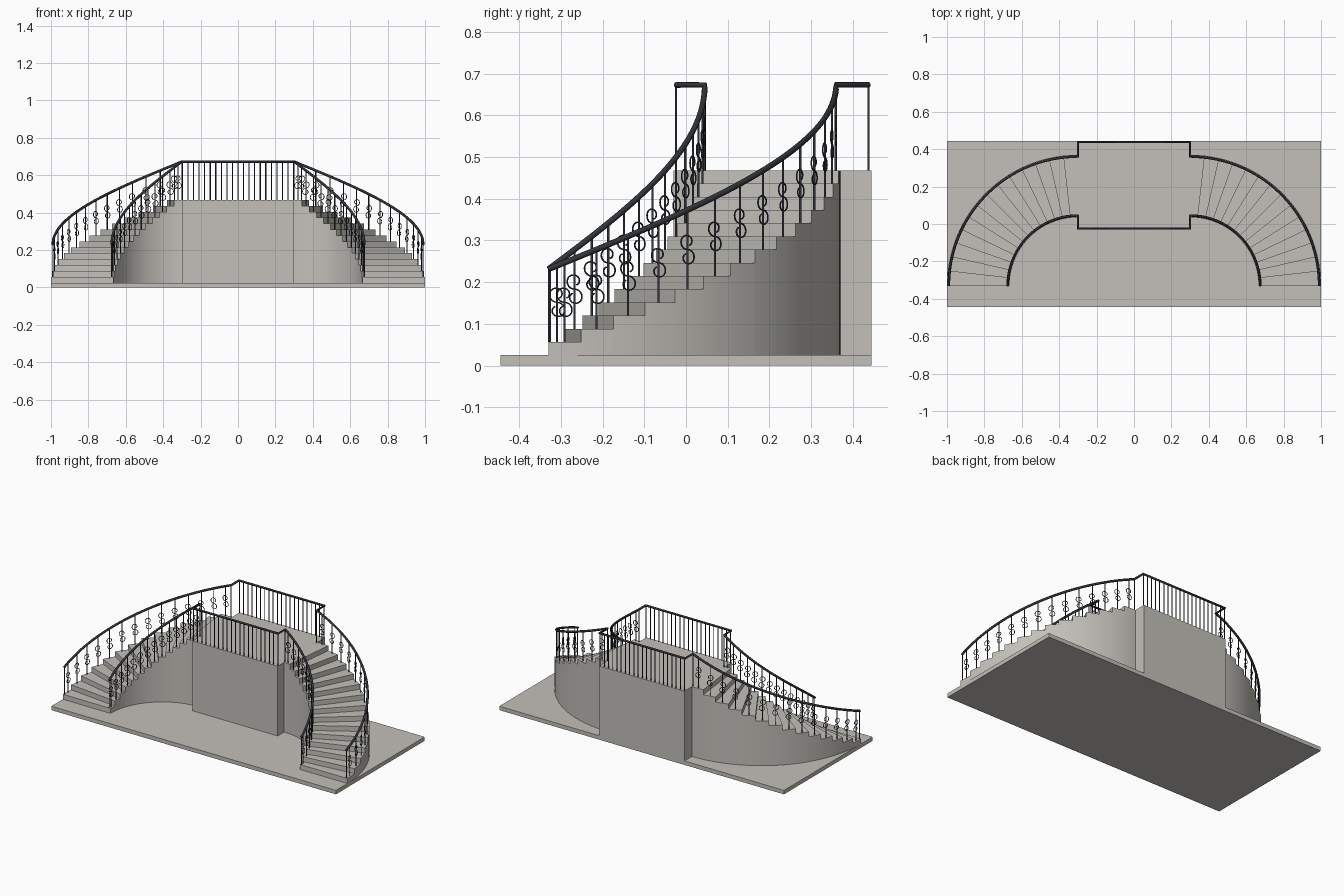
import bpy, bmesh
from math import sin, cos, pi, radians

if "Cube" in bpy.data.objects:
    bpy.data.objects.remove(bpy.data.objects["Cube"])

CX, CY = 0.30, -0.33            # centre of the right-hand quarter turn
R_IN, R_OUT = 0.365, 0.70       # stair edges
N, Z0, TOP = 14, 0.025, 0.468   # steps, plinth top, landing top
H = (TOP - Z0) / N
RAIL_Z0, RAIL_Z1 = 0.231, 0.673


def material(name, c):
    m = bpy.data.materials.new(name)
    m.diffuse_color = (*c, 1)
    m.use_nodes = True
    m.node_tree.nodes["Principled BSDF"].inputs["Base Color"].default_value = m.diffuse_color
    return m


stone = material("stone", (0.55, 0.53, 0.49))
iron = material("iron", (0.03, 0.034, 0.04))


def box(name, lo, hi):
    bpy.ops.mesh.primitive_cube_add(size=1, location=[(a + b) / 2 for a, b in zip(lo, hi)])
    o = bpy.context.object
    o.name = name
    o.scale = [b - a for a, b in zip(lo, hi)]
    o.data.materials.append(stone)


def tubes(name, paths, r, res=1):
    cu = bpy.data.curves.new(name, 'CURVE')
    cu.dimensions = '3D'
    cu.bevel_depth = r
    cu.bevel_resolution = res
    cu.use_fill_caps = True
    for p in paths:
        s = cu.splines.new('POLY')
        s.points.add(len(p) - 1)
        for q, v in zip(s.points, p):
            q.co = (*v, 1)
    cu.materials.append(iron)
    o = bpy.data.objects.new(name, cu)
    bpy.context.collection.objects.link(o)


def polar(r, a, z):
    return (CX + r * cos(a), CY + r * sin(a), z)


def flip(path):
    return [(-x, y, z) for x, y, z in path]


def rail_z(a):
    return RAIL_Z0 + (RAIL_Z1 - RAIL_Z0) * a / (pi / 2)


# plinth and landing
box("plinth", (-1, -0.445, 0), (1, 0.445, Z0))
box("landing", (-0.30, -0.03, Z0), (0.30, 0.445, TOP))

# curved flight: treads, risers and walls as one shell, mirrored
bm = bmesh.new()


def quad(*pts):
    bm.faces.new([bm.verts.new(p) for p in pts])


SUB = 4
for k in range(N):
    z = Z0 + H * (k + 1)
    a = k * pi / 2 / N
    quad(polar(R_IN, a, z - H), polar(R_OUT, a, z - H), polar(R_OUT, a, z), polar(R_IN, a, z))
    for j in range(SUB):
        b = (k + j / SUB) * pi / 2 / N
        c = (k + (j + 1) / SUB) * pi / 2 / N
        quad(polar(R_IN, b, z), polar(R_OUT, b, z), polar(R_OUT, c, z), polar(R_IN, c, z))
        quad(polar(R_OUT, b, Z0), polar(R_OUT, c, Z0), polar(R_OUT, c, z), polar(R_OUT, b, z))
        quad(polar(R_IN, c, Z0), polar(R_IN, b, Z0), polar(R_IN, b, z), polar(R_IN, c, z))
# end wall beside the landing
quad(polar(R_OUT, pi / 2, Z0), polar(R_IN, pi / 2, Z0), polar(R_IN, pi / 2, TOP), polar(R_OUT, pi / 2, TOP))
bmesh.ops.remove_doubles(bm, verts=bm.verts, dist=1e-5)
me = bpy.data.meshes.new("curved_stairs")
bm.to_mesh(me)
bm.free()
me.materials.append(stone)
stairs = bpy.data.objects.new("curved_stairs", me)
bpy.context.collection.objects.link(stairs)
stairs.modifiers.new("mirror", 'MIRROR')
bpy.context.view_layer.objects.active = stairs
bpy.ops.object.select_all(action='DESELECT')
stairs.select_set(True)
bpy.ops.object.shade_smooth_by_angle(angle=radians(30))


# half of an S scroll in (along, up), the other half by point symmetry
def scroll_profile():
    R, half = 0.018, []
    for i in range(19):
        t = i / 18
        r = R * (1 - 0.5 * max(0, t - 0.4) / 0.6)
        ang = -pi / 2 - t * radians(330)
        half.append((r * cos(ang), R + r * sin(ang)))
    return [(-u, -v) for u, v in reversed(half[1:])] + half


S = scroll_profile()

# handrails, balusters and scrolls for the inner and outer edges
for side, r, y_land in (("outer", 0.69, 0.438), ("inner", 0.375, -0.024)):
    arc = [polar(r, i * pi / 96, rail_z(i * pi / 96)) for i in range(49)]
    half = arc + [(0.30, y_land, RAIL_Z1)]
    tubes(side + "_handrail", [half + flip(half)[::-1]], 0.007, 2)

    bars, scrolls = [], []
    stations = [(0.006, 1)] + [((k - 0.5) * pi / 2 / N, k) for k in range(1, N + 1)]
    for a, k in stations:
        tread = Z0 + H * k
        bar = [polar(r, a, tread), polar(r, a, rail_z(a))]
        bars += [bar, flip(bar)]
        if a > 0.01:
            zc = (tread + rail_z(a)) / 2
            x, y, _ = polar(r, a, 0)
            s = [(x - u * sin(a), y + u * cos(a), zc + v) for u, v in S]
            scrolls += [s, flip(s)]
    # post where the flight meets the landing
    post = [polar(r, pi / 2, TOP), polar(r, pi / 2, RAIL_Z1)]
    bars += [post, flip(post)]
    tubes(side + "_stair_balusters", bars, 0.003)
    tubes(side + "_scrolls", scrolls, 0.002)

    # straight landing balusters
    xs = [-0.297 + 0.594 * i / 20 for i in range(21)]
    tubes(side + "_landing_balusters",
          [[(x, y_land, TOP), (x, y_land, RAIL_Z1)] for x in xs], 0.003)
